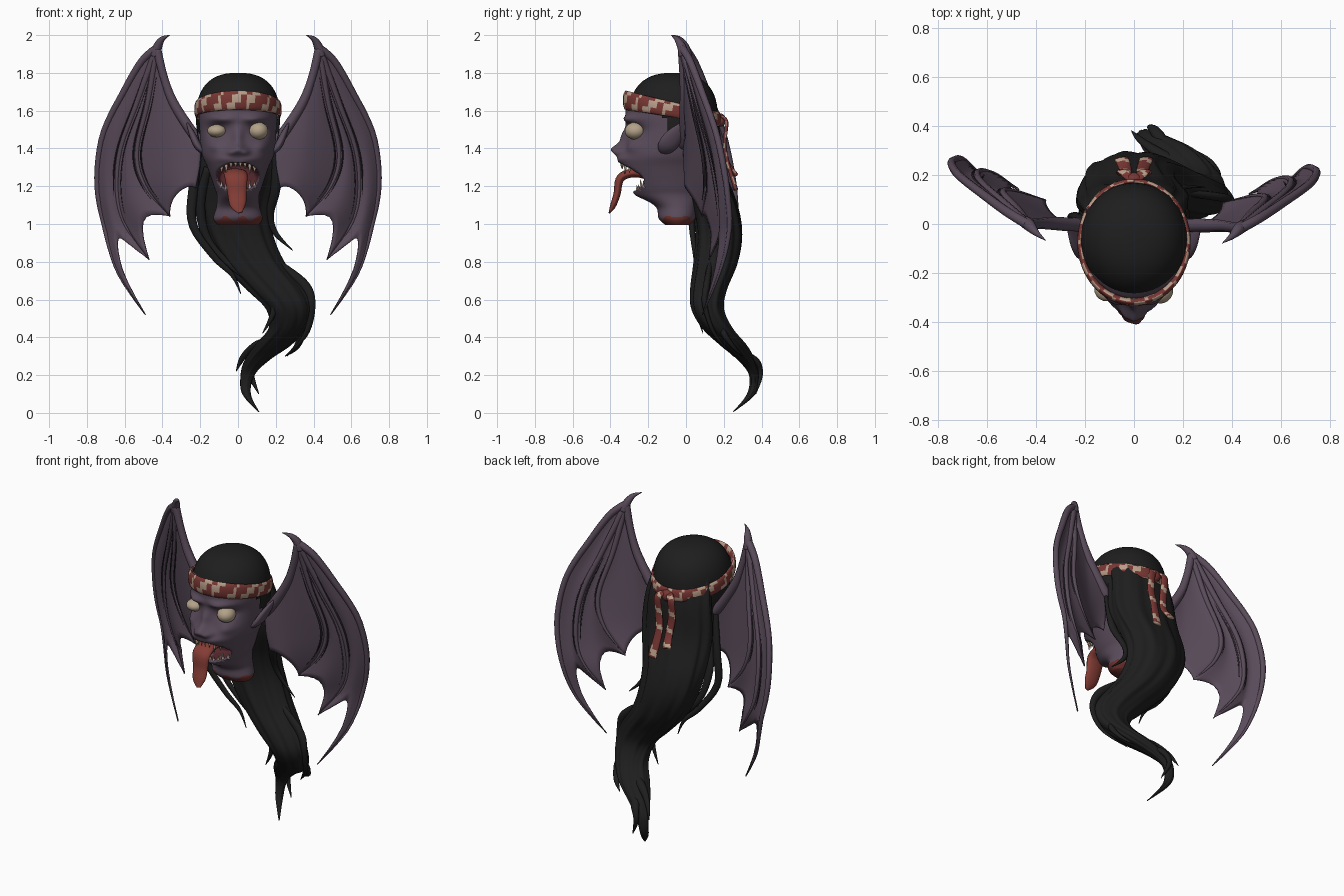
import bpy, bmesh, math
from mathutils import Vector

if "Cube" in bpy.data.objects:
    bpy.data.objects.remove(bpy.data.objects["Cube"])


def mat(name, r, g, b):
    m = bpy.data.materials.new(name)
    m.diffuse_color = (r, g, b, 1)
    m.use_nodes = True
    m.node_tree.nodes["Principled BSDF"].inputs["Base Color"].default_value = m.diffuse_color
    return m


SKIN = mat("purple_skin", .102, .071, .104)
HAIR = mat("black_hair", .013, .013, .013)
RED = mat("red_cloth", .19, .038, .034)
CREAM = mat("cream_cloth", .48, .34, .25)
EYE = mat("eye_ivory", .45, .36, .25)
TONGUE = mat("tongue_red", .23, .045, .035)
MOUTH = mat("mouth_dark", .09, .02, .025)
TOOTH = mat("tooth_bone", .45, .35, .26)
GORE = mat("neck_wound", .15, .03, .025)
VEIN = mat("dark_vein", .02, .015, .02)


def spline(pts, n):
    """Catmull-Rom samples through points of any dimension."""
    out, last = [], len(pts) - 1
    for k in range(n + 1):
        t = k / n * last
        i = min(int(t), last - 1)
        f = t - i
        p = [pts[max(0, min(last, i + d))] for d in (-1, 0, 1, 2)]
        out.append(tuple(.5 * (2 * b + (c - a) * f + (2 * a - 5 * b + 4 * c - d) * f * f
                               + (3 * b - a - 3 * c + d) * f ** 3) for a, b, c, d in zip(*p)))
    return out


def finish(name, bm, mats):
    me = bpy.data.meshes.new(name)
    bm.to_mesh(me)
    bm.free()
    for m in mats:
        me.materials.append(m)
    me.shade_smooth()
    ob = bpy.data.objects.new(name, me)
    bpy.context.collection.objects.link(ob)
    return ob


def grid(name, rows, mats, pick=None, wrap=True):
    """Skin rows of points; pick(i, j, centre) chooses the material."""
    bm = bmesh.new()
    vs = [[bm.verts.new(p) for p in r] for r in rows]
    n = len(rows[0])
    for i in range(len(rows) - 1):
        for j in range(n if wrap else n - 1):
            k = (j + 1) % n
            f = bm.faces.new((vs[i][j], vs[i][k], vs[i + 1][k], vs[i + 1][j]))
            if pick:
                f.material_index = pick(i, j, f.calc_center_median())
    if wrap:
        for i, r in ((0, vs[0]), (len(rows) - 1, vs[-1])):
            f = bm.faces.new(r)
            if pick:
                f.material_index = pick(i, 0, f.calc_center_median())
    bmesh.ops.recalc_face_normals(bm, faces=bm.faces)
    return finish(name, bm, mats)


def tube(name, pts, radii, mats, n=20, sides=8, flat=1, ref=(1, 0, 0), pick=None):
    """Tapered tube; ref is the wide axis and flat scales the other one."""
    c = [Vector(p) for p in spline(pts, n)]
    rad = spline([(r,) for r in radii], n)
    rows = []
    for i, p in enumerate(c):
        t = (c[min(i + 1, n)] - c[max(i - 1, 0)]).normalized()
        u = Vector(ref)
        u = (u - t * u.dot(t)).normalized()
        v = t.cross(u)
        r = max(rad[i][0], .001)
        rows.append([p + u * r * math.cos(a) + v * r * flat * math.sin(a)
                     for a in (2 * math.pi * j / sides for j in range(sides))])
    return grid(name, rows, mats, pick)


def ball(name, loc, size, m, power=2, drop=None):
    """Ellipsoid, boxier for higher power; drop(c) removes faces."""
    bm = bmesh.new()
    bmesh.ops.create_uvsphere(bm, u_segments=48, v_segments=32, radius=1)
    for v in bm.verts:
        rho = math.hypot(v.co.x, v.co.y)
        v.co /= (rho ** power + abs(v.co.z) ** power) ** (1 / power)
        v.co = Vector(a * s + o for a, s, o in zip(v.co, size, loc))
    if drop:
        gone = [f for f in bm.faces if drop(f.calc_center_median())]
        bmesh.ops.delete(bm, geom=gone, context='FACES')
    return finish(name, bm, [m])


# Head: lofted sections (z, front y, back y, half width) with sculpted bumps
sections = spline([(.995, -.11, .02, .11), (1.03, -.145, .05, .13), (1.09, -.16, .06, .115),
                   (1.15, -.245, .08, .112), (1.20, -.29, .10, .128), (1.30, -.35, .13, .162),
                   (1.36, -.35, .14, .188), (1.42, -.325, .15, .198), (1.50, -.31, .15, .203),
                   (1.58, -.32, .15, .207), (1.66, -.305, .14, .20), (1.74, -.2, .06, .13),
                   (1.775, -.1, -.04, .03)], 96)
# bumps: |x|, z, forward amount, x spread, z spread
BUMPS = [(0, 1.395, .055, .034, .03), (0, 1.46, .03, .026, .055), (.04, 1.38, .032, .022, .02),
         (.09, 1.555, .03, .06, .02), (.11, 1.495, -.03, .045, .03), (.13, 1.41, .022, .04, .03),
         (0, 1.155, .02, .05, .025), (.06, 1.345, .016, .05, .02)]


def mouth_d(x, z):
    return (x / .115) ** 2 + ((z - 1.25) / .075) ** 2


rows = []
for z, yf, yb, hw in sections:
    row = []
    for j in range(96):
        a = 2 * math.pi * j / 96
        x, s = hw * math.sin(a), -math.cos(a)
        y = (yf + yb) / 2 + (yb - yf) / 2 * s
        if s < 0:
            for bx, bz, amt, sx, sz in BUMPS:
                y -= amt * min(1, -2 * s) * math.exp(-((abs(x) - bx) / sx) ** 2 - ((z - bz) / sz) ** 2)
            m = max(0, min(1, (1 - mouth_d(x, z)) / .3))
            y += m * (max(-.15, y) - y)
        row.append((x, y, z))
    rows.append(row)


def head_pick(i, j, c):
    if c.z < 1.03 + .012 * math.sin(c.x * 70):
        return 2
    return 1 if c.y < -.05 and mouth_d(c.x, c.z) < .9 else 0


grid("head", rows, [SKIN, MOUTH, GORE], head_pick)


def face_y(x, z):
    _, yf, yb, hw = min(sections, key=lambda s: abs(s[0] - z))
    return (yf + yb) / 2 - (yb - yf) / 2 * math.sqrt(max(0, 1 - (x / hw) ** 2))


# Eyes, teeth, tongue
ball("left_eye", (-.112, -.265, 1.493), (.05, .05, .034), EYE)
ball("right_eye", (.108, -.268, 1.493), (.052, .056, .046), EYE)
for k in range(8):
    x = -.087 + k * .0249
    arc = .075 * math.sqrt(1 - (x / .115) ** 2)
    for nm, sgn in (("upper_tooth", 1), ("lower_tooth", -1)):
        z = 1.25 + sgn * arc
        h = .05 if k in (1, 6) else .03
        y = face_y(x, z) + .016
        tube(nm, [(x, y, z + sgn * .01), (x, y - .004, z - sgn * h)], [.012, .001], [TOOTH], 3, 6)
tube("tongue", [(-.01, -.14, 1.23), (-.015, -.26, 1.27), (-.01, -.345, 1.245), (-.005, -.365, 1.16),
                (.0, -.385, 1.1), (.012, -.405, 1.06)],
     [.05, .062, .06, .05, .042, .012], [TONGUE], 30, 14, .38)

# Hair cap, open around the face
ball("hair_cap", (0, -.067, 1.56), (.222, .235, .24), HAIR, 2.5,
     lambda c: c.z < 1.69 - .5 * abs(c.x) and c.y < -.15 + max(0, 1.63 - c.z) * .5)

# Long hair: lofted ellipses (z, x, y, rx, ry) with strand ripples
rows = []
for z, x, y, rx, ry in spline([(1.66, 0, .02, .18, .11), (1.5, 0, .06, .212, .115), (1.3, -.005, .085, .225, .115),
                               (1.1, -.025, .15, .195, .12), (.95, 0, .175, .18, .12), (.8, .075, .16, .165, .115),
                               (.65, .2, .12, .15, .095), (.55, .265, .115, .118, .085), (.45, .26, .165, .098, .08),
                               (.36, .185, .25, .095, .07), (.28, .10, .32, .065, .045), (.2, .05, .36, .036, .026),
                               (.1, .045, .345, .022, .022), (.005, .11, .25, .003, .003)], 90):
    row = []
    for j in range(64):
        a = 2 * math.pi * j / 64
        k = 1 + .035 * math.sin(9 * a + 4 * z) + .02 * math.sin(17 * a - 3 * z)
        row.append((x + rx * k * math.cos(a), y + ry * k * math.sin(a), z))
    rows.append(row)
grid("long_hair", rows, [HAIR])

# Loose strands
for pts in ([(-.2, 0, 1.45), (-.235, .03, 1.2), (-.24, .03, 1.0), (-.13, .05, .83), (-.03, .06, .73), (.015, .06, .63)],
            [(-.16, .0, 1.3), (-.2, .05, 1.1), (-.16, .08, .92), (-.04, .08, .78), (.08, .07, .68)],
            [(.2, .0, 1.42), (.2, .05, 1.2), (.17, .12, 1.05), (.2, .15, .95), (.29, .15, .86)],
            [(.05, .1, .85), (.15, .06, .7), (.19, .06, .55), (.13, .09, .42)],
            [(.2, .13, .8), (.35, .11, .68), (.39, .1, .57), (.36, .15, .42), (.26, .25, .3)],
            [(.28, .18, .48), (.33, .2, .42), (.31, .25, .35), (.25, .3, .3)],
            [(.22, .22, .4), (.1, .29, .36), (.03, .34, .3), (-.01, .38, .22)],
            [(.14, .3, .32), (.09, .375, .27), (.07, .395, .2), (.11, .37, .1)]):
    tube("hair_strand", pts, [.02, .026, .02, .014, .002], [HAIR], 22, 8, .7)


# Woven headband, knot and hanging tails
def weave(i, j, c):
    return 1 if (i + 2 * (j // 2) + 3 * (i // 9)) % 8 < 3 else 0


def tail_weave(i, j, c):
    return 1 if (i + j // 2) % 8 < 2 else 0


ring = []
for k in range(37):
    a = 2 * math.pi * k / 36
    y = -.072 + .246 * math.cos(a)
    ring.append((.219 * math.sin(a), y, 1.605 - .2 * (y + .07)))
tube("headband", ring, [.038, .04, .052, .04, .038], [RED, CREAM], 96, 14, .32, (0, 0, 1), weave)
ball("headband_knot", (0, .185, 1.55), (.035, .025, .035), RED)
for s in (-1, 1):
    tube("headband_tail", [(s * .012, .185, 1.57), (s * .045, .215, 1.54), (s * .045, .205, 1.43),
                           (s * .035, .22, 1.33), (s * .05, .265, 1.22 - s * .04)],
         [.018, .024, .026, .026, .03], [RED, CREAM], 32, 10, .4, (1, 0, 0), tail_weave)

# Ears and bat wings, both sides
ARM = [(.43, 1.93), (.39, 1.77), (.335, 1.63), (.215, 1.45), (.2, 1.33), (.225, 1.19)]
INNER = [(.43, 1.93), (.475, 1.65), (.535, 1.38), (.49, 1.2), (.36, 1.04)]
MIDDLE = [(.43, 1.93), (.53, 1.65), (.63, 1.35), (.62, 1.05), (.47, .81)]
OUTER = [(.43, 1.93), (.51, 1.86), (.615, 1.68), (.715, 1.47), (.745, 1.22), (.71, 1.0), (.635, .74), (.49, .52)]
for s, side in ((-1, "left"), (1, "right")):
    slope = .47 if s < 0 else .40

    def place(x, z, dy=0):
        """Wing sheet: swept back outward, top leaning forward, tip curling in."""
        lean = -.15 * (z - 1.25) * min(1, max(0, (x - .2) / .15)) - .3 * max(0, .95 - z)
        return (s * x, -.01 + slope * (x - .2) + lean + dy, z)

    tube(side + "_ear", [(s * .17, -.11, 1.37), (s * .21, -.1, 1.41), (s * .24, -.06, 1.47), (s * .275, .0, 1.55)],
         [.025, .05, .045, .004], [SKIN], 16, 12, .4, (0, 1, 0))
    # membrane panels with scalloped lower edges
    for a, b, dip in ((ARM, INNER, .1), (INNER, MIDDLE, .14), (MIDDLE, OUTER, .2)):
        rows = []
        ca, cb = spline(a, 400), spline(b, 400)
        for i in range(25):
            row = []
            for j in range(17):
                w = j / 16
                arch = max(0, math.sin(math.pi * w))
                k = int(400 * i / 24 * (1 - dip * arch ** .7))
                x, z = (ca[k][d] * (1 - w) + cb[k][d] * w for d in (0, 1))
                row.append(place(x, z, -.03 * arch * i / 24))
            rows.append(row)
        panel = grid(side + "_wing_membrane", rows, [SKIN], wrap=False)
        mod = panel.modifiers.new("thickness", 'SOLIDIFY')
        mod.thickness, mod.offset = .008, 0
    # bones, dark creases and the hooked thumb
    for bone, r in ((INNER, .015), (MIDDLE, .016), (OUTER, .018)):
        tube(side + "_wing_finger", [place(*p) for p in spline(bone, 14)], [r * 1.2, r, r * .8, .003], [SKIN],
             36, 8, 1, (0, 1, 0))
    for bone in (INNER, MIDDLE):
        for off in (-.021, .019):
            line = [place(x + off, z, -.01) for x, z in spline(bone, 20)[3:18]]
            tube(side + "_wing_crease", line, [.002, .009, .009, .001], [VEIN], 24, 6, .5, (0, 1, 0))
    tube(side + "_wing_arm", [place(*p) for p in ARM[:4]] + [(s * .16, -.02, 1.42)],
         [.024, .022, .026, .03, .03], [SKIN], 24, 10, 1, (0, 1, 0))
    tube(side + "_wing_hook", [place(.44, 1.89), place(.425, 1.94), place(.40, 1.98, -.01), place(.36, 2.0, -.02)],
         [.026, .024, .014, .001], [SKIN], 14, 8, 1, (0, 1, 0))
